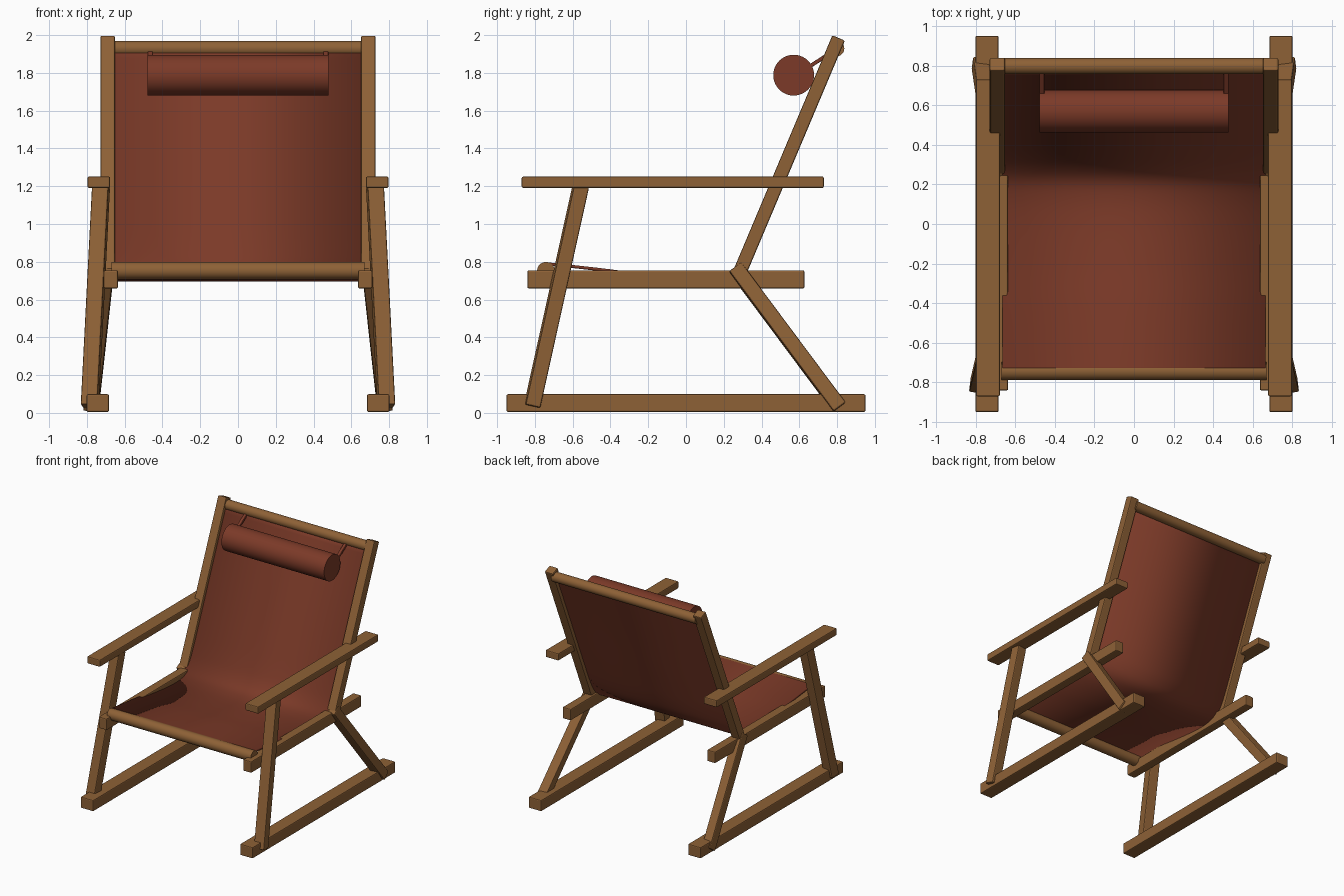
import bpy, bmesh, math
from mathutils import Vector, Matrix

cube = bpy.data.objects.get("Cube")
if cube:
    bpy.data.objects.remove(cube)


def material(name, rgb):
    m = bpy.data.materials.new(name)
    m.use_nodes = True
    m.diffuse_color = (*rgb, 1)
    m.node_tree.nodes["Principled BSDF"].inputs["Base Color"].default_value = (*rgb, 1)
    return m


wood = material("oiled wood", (0.27, 0.12, 0.037))
leather = material("red brown leather", (0.2, 0.042, 0.021))


def finish(bm, name, mat, smooth=False):
    bmesh.ops.recalc_face_normals(bm, faces=bm.faces)
    mesh = bpy.data.meshes.new(name)
    bm.to_mesh(mesh)
    bm.free()
    mesh.materials.append(mat)
    ob = bpy.data.objects.new(name, mesh)
    bpy.context.collection.objects.link(ob)
    if smooth:
        bpy.ops.object.select_all(action='DESELECT')
        ob.select_set(True)
        bpy.context.view_layer.objects.active = ob
        bpy.ops.object.shade_smooth_by_angle(angle=math.radians(40))
    return ob


def beam(name, start, end, width, depth, mat=wood, bevel=0.008, roll=0):
    """Square bar between two points; width runs along x, depth across it."""
    a, b = Vector(start), Vector(end)
    z = (b - a).normalized()
    y = z.cross(Vector((1, 0, 0))).normalized()
    x = y.cross(z)
    frame = Matrix((x, y, z)).transposed() @ Matrix.Rotation(roll, 3, 'Z')
    bm = bmesh.new()
    bmesh.ops.create_cube(bm, size=1)
    bmesh.ops.scale(bm, vec=(width, depth, (b - a).length), verts=bm.verts)
    bmesh.ops.transform(bm, verts=bm.verts,
                        matrix=Matrix.Translation((a + b) / 2) @ frame.to_4x4())
    ob = finish(bm, name, mat)
    mod = ob.modifiers.new("soft edges", 'BEVEL')
    mod.width = bevel
    mod.segments = 2
    return ob


def rod(name, y, z, radius, half, mat):
    """Round bar running across the chair."""
    bm = bmesh.new()
    bmesh.ops.create_cone(bm, cap_ends=True, segments=40, radius1=radius,
                          radius2=radius, depth=2 * half)
    bmesh.ops.transform(bm, verts=bm.verts, matrix=Matrix.Translation((0, y, z))
                        @ Matrix.Rotation(math.pi / 2, 4, 'Y'))
    return finish(bm, name, mat, True)


# Side frames, straps
for side, s in (("left", 1), ("right", -1)):
    beam(side + "_floor_runner", (s * .742, -.95, .052), (s * .742, .95, .052), .118, .094)
    beam(side + "_seat_rail", (s * .673, -.84, .707), (s * .673, .627, .707), .076, .096)
    beam(side + "_armrest", (s * .737, -.87, 1.221), (s * .737, .73, 1.221), .12, .06)
    beam(side + "_front_leg", (s * .785, -.815, .035), (s * .725, -.557, 1.2),
         .088, .08, roll=s * .12)
    beam(side + "_rear_leg", (s * .777, .813, .028), (s * .695, .26, .77),
         .08, .08, roll=s * .1)
    beam(side + "_back_upright", (s * .69, .285, .745), (s * .69, .808, 1.985), .077, .072)
    beam(side + "_pillow_strap", (s * .465, .64, 1.825), (s * .465, .8, 1.928),
         .026, .02, leather, .004)

# Cross rails and head pillow
rod("front_rail", -.742, .753, .046, .67, wood)
rod("top_rail", .797, 1.929, .041, .67, wood)
rod("head_pillow", .57, 1.788, .108, .478, leather)

# Sling: side profile smoothed into a curve, swept across the width
profile = [(-.742, .79), (-.6, .775), (-.4, .752), (-.2, .725), (0, .705), (.13, .705),
           (.22, .728), (.285, .79), (.345, .9), (.44, 1.12), (.6, 1.5), (.785, 1.935)]
points = [Vector(p) for p in profile]
path = []
for i in range(len(points) - 1):
    p0, p1 = points[max(i - 1, 0)], points[i]
    p2, p3 = points[i + 1], points[min(i + 2, len(points) - 1)]
    for k in range(5):
        t = k / 5
        path.append(.5 * (2 * p1 + (p2 - p0) * t + (2 * p0 - 5 * p1 + 4 * p2 - p3) * t * t
                          + (3 * p1 - p0 - 3 * p2 + p3) * t ** 3))
path.append(points[-1])
bm = bmesh.new()
rows = [[bm.verts.new((x, p.x, p.y)) for x in (-.665, .665)] for p in path]
for a, b in zip(rows, rows[1:]):
    bm.faces.new((a[0], a[1], b[1], b[0]))
sling = finish(bm, "sling_seat", leather, True)
solid = sling.modifiers.new("thickness", 'SOLIDIFY')
solid.thickness = .016
solid.offset = 0
